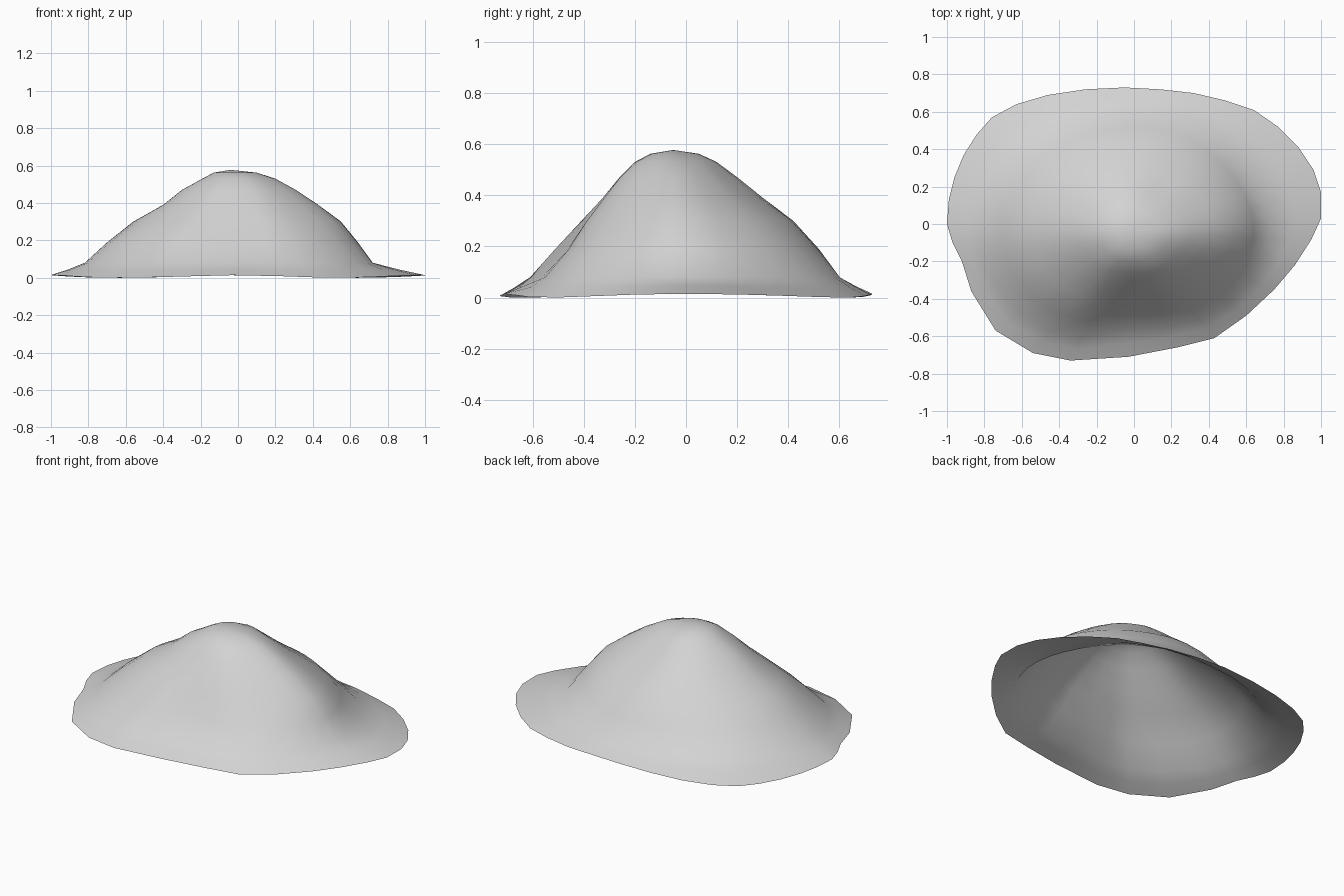
import bpy
import bmesh
import math
from mathutils import Vector

cube = bpy.data.objects.get("Cube")
if cube:
    bpy.data.objects.remove(cube, do_unlink=True)

# Irregular outer edge of the mound, as x, y points seen from above
EDGE = [(-1, 0), (-.99, .13), (-.96, .25), (-.91, .37), (-.84, .48), (-.76, .57),
        (-.63, .64), (-.46, .69), (-.26, .72), (-.05, .73), (.14, .72), (.32, .7),
        (.49, .66), (.64, .61), (.77, .52), (.88, .41), (.96, .29), (1, .17),
        (1, .03), (.95, -.08), (.86, -.22), (.75, -.35), (.6, -.49), (.43, -.61),
        (.23, -.66), (-.03, -.71), (-.34, -.73), (-.54, -.69), (-.74, -.57),
        (-.87, -.36), (-.92, -.2), (-.97, -.1)]

# Contour lines: height, then radii around the summit at equal angles from +x
CONTOURS = [
    (.08, (.73, .72, .7, .65, .69, .77, .81, .76, .64, .51, .56, .66)),
    (.19, (.65, .62, .59, .57, .59, .65, .69, .64, .53, .41, .46, .55)),
    (.3, (.56, .52, .48, .47, .48, .52, .55, .49, .41, .335, .38, .44)),
    (.39, (.44, .39, .345, .35, .36, .38, .39, .36, .31, .275, .3, .35)),
    (.47, (.32, .275, .24, .25, .26, .27, .29, .26, .23, .21, .23, .26)),
    (.53, (.21, .185, .165, .17, .17, .18, .18, .17, .16, .15, .16, .18)),
    (.562, (.11, .1, .1, .1, .11, .12, .12, .11, .1, .09, .09, .1)),
]
CENTRE = Vector((-.01, -.05, 0))
SUMMIT = Vector((-.04, -.05, .577))


def radius_at(radii, angle):
    """Smooth cyclic interpolation between the listed radii."""
    n = len(radii)
    t = (angle / math.tau % 1) * n
    i = int(t)
    f = t - i
    a, b, c, d = (radii[(i + k) % n] for k in (-1, 0, 1, 2))
    slope_b, slope_c = (c - a) / 2, (d - b) / 2
    return (b + slope_b * f + (3 * (c - b) - 2 * slope_b - slope_c) * f ** 2
            + (2 * (b - c) + slope_b + slope_c) * f ** 3)


def make_material(name, colour):
    mat = bpy.data.materials.new(name)
    mat.use_nodes = True
    mat.diffuse_color = colour
    bsdf = next(n for n in mat.node_tree.nodes if n.type == 'BSDF_PRINCIPLED')
    bsdf.inputs["Base Color"].default_value = colour
    bsdf.inputs["Roughness"].default_value = .8
    return mat


# Rings of points from the thin skirt up to the summit
edge_ring = []
for x, y in EDGE:
    wave = .007 + .007 * math.cos(4 * math.atan2(y, x))
    edge_ring.append(Vector((x, y, wave)))
angles = [math.atan2(p.y - CENTRE.y, p.x - CENTRE.x) for p in edge_ring]

slope_rings = []
for height, radii in CONTOURS:
    ring = []
    for angle in angles:
        r = radius_at(radii, angle)
        ring.append(CENTRE + Vector((r * math.cos(angle), r * math.sin(angle), height)))
    slope_rings.append(ring)

skirt_ring = [e.lerp(f, .5) - Vector((0, 0, .003))
              for e, f in zip(edge_ring, slope_rings[0])]
rings = [edge_ring, skirt_ring] + slope_rings

# Mound surface, a single open sheet
bm = bmesh.new()
loops = [[bm.verts.new(p) for p in ring] for ring in rings]
count = len(EDGE)
for outer, inner in zip(loops, loops[1:]):
    for i in range(count):
        j = (i + 1) % count
        bm.faces.new((outer[j], outer[i], inner[i], inner[j]))

# Rounded summit cap
summit = bm.verts.new(SUMMIT)
for i in range(count):
    bm.faces.new((loops[-1][(i + 1) % count], loops[-1][i], summit))

mesh = bpy.data.meshes.new("mound")
bm.to_mesh(mesh)
bm.free()
mesh.materials.append(make_material("light grey", (.65, .65, .65, 1)))
mesh.shade_smooth()
mound = bpy.data.objects.new("mound", mesh)
bpy.context.collection.objects.link(mound)
